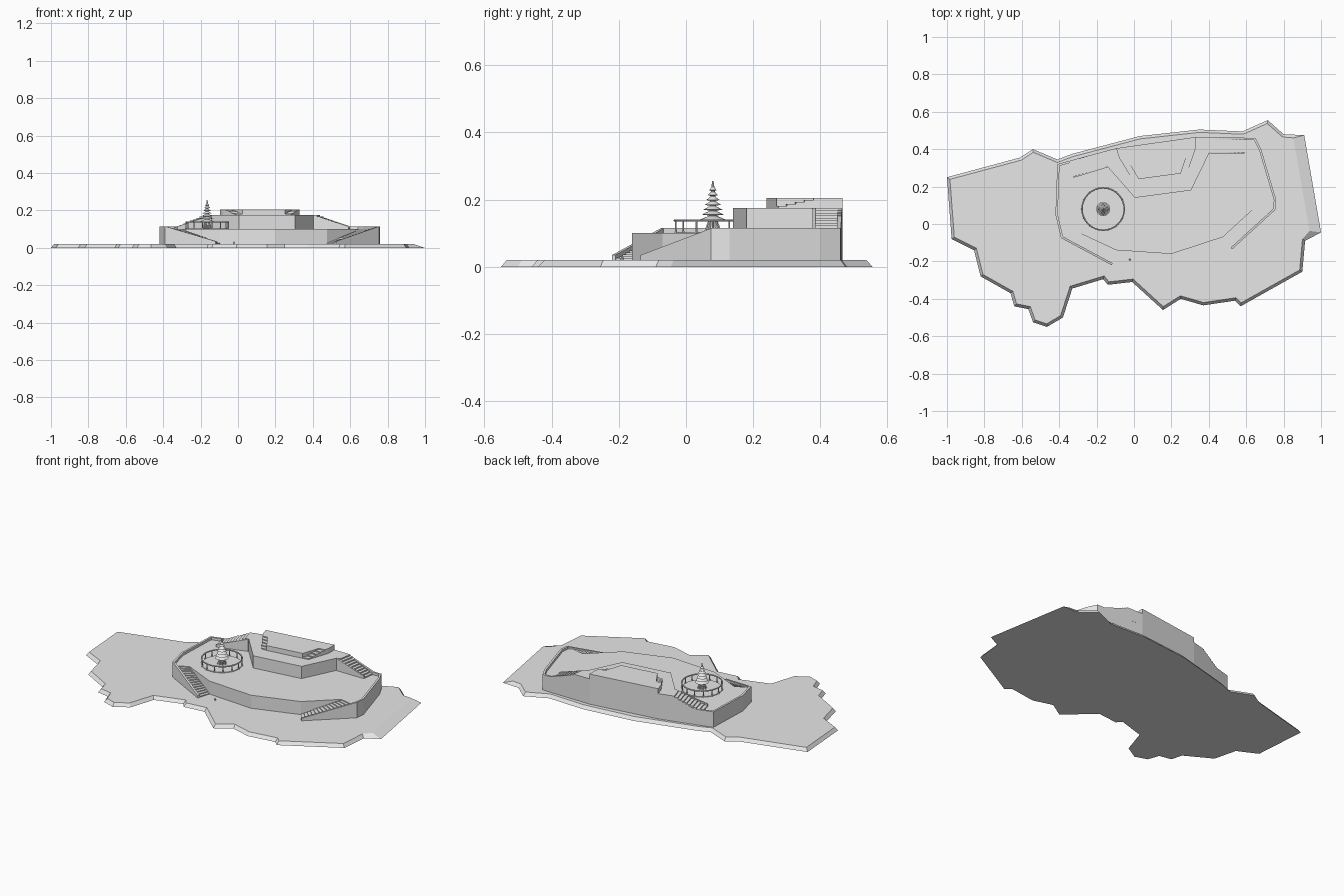
import bpy, bmesh, math
from mathutils import Vector

old = bpy.data.objects.get("Cube")
if old:
    bpy.data.objects.remove(old, do_unlink=True)

stone = bpy.data.materials.new("pale_grey_stone")
stone.use_nodes = True
stone.diffuse_color = (0.8, 0.8, 0.8, 1)
stone.node_tree.nodes["Principled BSDF"].inputs["Base Color"].default_value = (0.8, 0.8, 0.8, 1)

GROUND, TERRACE, UPPER, SUMMIT = 0.02, 0.10, 0.175, 0.205
RIM = 0.015
MIDDLE = Vector((0.15, 0.17))


def finish(name, bm):
    bmesh.ops.recalc_face_normals(bm, faces=bm.faces)
    mesh = bpy.data.meshes.new(name)
    bm.to_mesh(mesh)
    bm.free()
    mesh.materials.append(stone)
    obj = bpy.data.objects.new(name, mesh)
    bpy.context.collection.objects.link(obj)
    return obj


def add_loft(bm, bottom, top):
    low = [bm.verts.new(p) for p in bottom]
    high = [bm.verts.new(p) for p in top]
    bm.faces.new(low)
    bm.faces.new(high)
    count = len(low)
    for i in range(count):
        j = (i + 1) % count
        bm.faces.new((low[i], low[j], high[j], high[i]))


def at_height(points, z):
    return [(p[0], p[1], z) for p in points]


def slab(name, outline, z_low, z_high):
    bm = bmesh.new()
    add_loft(bm, at_height(outline, z_low), at_height(outline, z_high))
    return finish(name, bm)


def parapet(name, path, base, thickness=0.012):
    """Thin wall inside a path of (x, y, top height)."""
    bm = bmesh.new()
    for start, end in zip(path, path[1:]):
        a, b = Vector(start), Vector(end)
        along = (b - a).to_2d().normalized()
        side = Vector((-along.y, along.x))
        if side.dot(MIDDLE - a.to_2d()) < 0:
            side.negate()
        shift = (side * thickness).to_3d()
        corners = [a, b, b + shift, a + shift]
        add_loft(bm, at_height(corners, base), corners)
    return finish(name, bm)


def staircase(name, foot, head, z_low, z_high, steps):
    """Solid steps from the foot edge (two points) up to the head edge."""
    bm = bmesh.new()
    f0, f1, h0, h1 = (Vector(p) for p in (*foot, *head))
    for i in range(steps):
        s, t = i / steps, (i + 1) / steps
        quad = [f0.lerp(h0, s), f1.lerp(h1, s), f1.lerp(h1, t), f0.lerp(h0, t)]
        height = z_low + (z_high - z_low) * t
        add_loft(bm, at_height(quad, z_low), at_height(quad, height))
    return finish(name, bm)


def lathe(bm, profile, centre, sides):
    """Stack of rings from (radius, height) pairs, closed at both ends."""
    rings = []
    for radius, z in profile:
        rings.append([bm.verts.new((centre[0] + radius * math.cos(math.tau * k / sides),
                                    centre[1] + radius * math.sin(math.tau * k / sides), z))
                      for k in range(sides)])
    for lower, upper in zip(rings, rings[1:]):
        for k in range(sides):
            m = (k + 1) % sides
            bm.faces.new((lower[k], lower[m], upper[m], upper[k]))
    bm.faces.new(rings[0])
    bm.faces.new(rings[-1])


# Ragged ground plate with a bevelled edge
shore = [(-1, .25), (-.61, .355), (-.54, .4), (-.41, .345), (-.33, .375), (.03, .47),
         (.35, .505), (.58, .495), (.715, .555), (.8, .48), (.91, .475), (1, -.045),
         (.915, -.09), (.9, -.255), (.57, -.44), (.54, -.41), (.37, -.435), (.25, -.4),
         (.155, -.46), (-.01, -.31), (-.14, -.325), (-.165, -.295), (-.33, -.345),
         (-.38, -.5), (-.465, -.55), (-.54, -.525), (-.565, -.455), (-.64, -.44),
         (-.66, -.37), (-.82, -.28), (-.855, -.14), (-.975, -.08)]


def inset(outline, distance):
    result = []
    for i, point in enumerate(outline):
        p = Vector(point)
        d1 = (p - Vector(outline[i - 1])).normalized()
        d2 = (Vector(outline[(i + 1) % len(outline)]) - p).normalized()
        n1, n2 = Vector((d1.y, -d1.x)), Vector((d2.y, -d2.x))
        mid = (n1 + n2).normalized()
        q = p + mid * distance / max(mid.dot(n1), 0.6)
        if p.x > 0.9 and p.y > -0.06:
            q.x -= 0.045
        result.append(q)
    return result


bm = bmesh.new()
add_loft(bm, at_height(shore, 0), at_height(inset(shore, 0.015), GROUND))
finish("ground_plate", bm)

# Main terrace and its low rim
slab("terrace", [(-.42, .05), (-.39, -.075), (-.31, -.04), (-.095, -.14), (.2, -.16),
                 (.475, -.07), (.655, .095), (.755, .075), (.76, .13), (.68, .4),
                 (.65, .46), (.33, .465), (-.095, .405), (-.41, .32)], GROUND, TERRACE)
rim = TERRACE + RIM
foot_top = GROUND + RIM
parapet("left_rim", [(-.12, -.22, foot_top), (-.39, -.075, rim), (-.42, .05, rim),
                     (-.41, .32, rim), (-.3, .35, rim), (-.17, .385, UPPER)], GROUND)
parapet("right_rim", [(.525, -.135, foot_top), (.755, .075, rim), (.76, .13, rim),
                      (.68, .4, rim), (.65, .46, rim), (.6, .461, rim),
                      (.42, .464, UPPER)], GROUND)

# Stairs from the ground to the terrace
staircase("left_front_stairs", [(-.095, -.14), (-.12, -.22)],
          [(-.31, -.04), (-.39, -.075)], GROUND, TERRACE, 14)
staircase("right_front_stairs", [(.475, -.07), (.525, -.135)],
          [(.655, .095), (.755, .075)], GROUND, TERRACE, 14)

# Upper tier with a flight of stairs at each end
slab("upper_tier", [(-.145, .31), (.005, .14), (.305, .18), (.405, .385), (.42, .464),
                    (.33, .465), (-.095, .405), (-.17, .385)], TERRACE, UPPER)
staircase("left_tier_stairs", [(-.325, .255), (-.345, .335)],
          [(-.145, .31), (-.17, .385)], TERRACE, UPPER, 10)
staircase("right_tier_stairs", [(.59, .385), (.6, .46)],
          [(.405, .385), (.42, .464)], TERRACE, UPPER, 10)
parapet("left_tier_rail", [(-.325, .255, rim), (-.145, .31, UPPER)], TERRACE, 0.008)
parapet("right_tier_rail", [(.59, .385, rim), (.405, .385, UPPER)], TERRACE, 0.008)

# Summit block with short side stairs
slab("summit_block", [(-.045, .355), (.025, .24), (.25, .27), (.295, .405), (.33, .405),
                      (.33, .465), (-.095, .405), (-.08, .355)], UPPER, SUMMIT)
staircase("summit_left_stairs", [(.025, .24), (-.01, .24)],
          [(-.045, .355), (-.08, .355)], UPPER, SUMMIT, 5)
staircase("summit_right_stairs", [(.25, .27), (.285, .275)],
          [(.295, .405), (.33, .405)], UPPER, SUMMIT, 5)

# Round railing on the terrace
plaza = Vector((-.165, .08))
RAIL_RADIUS, RAIL_TOP = 0.113, 0.138
bm = bmesh.new()
lathe(bm, [(RAIL_RADIUS, TERRACE - .005), (RAIL_RADIUS, TERRACE + .004)], plaza, 32)
finish("plaza_disc", bm)
bpy.ops.mesh.primitive_torus_add(major_radius=RAIL_RADIUS, minor_radius=0.004,
                                 major_segments=32, minor_segments=6,
                                 location=(plaza.x, plaza.y, RAIL_TOP))
rail = bpy.context.object
rail.name = "plaza_rail"
rail.data.materials.append(stone)
bm = bmesh.new()
POSTS = 14
for k in range(POSTS):
    angle = math.tau * k / POSTS
    spot = plaza + Vector((math.cos(angle), math.sin(angle))) * RAIL_RADIUS
    lathe(bm, [(.005, TERRACE), (.003, TERRACE + .01), (.003, RAIL_TOP)], spot, 6)
finish("rail_posts", bm)

# Tiered spire: core, flared skirts and splayed feet
bm = bmesh.new()
lathe(bm, [(.012, TERRACE), (.012, .15), (.006, .23), (.002, .256)], plaza, 10)
TIERS = 7
for k in range(TIERS):
    z = 0.141 + 0.0145 * k
    r = 0.038 - 0.0045 * k
    lathe(bm, [(r * .5, z - .002), (r, z), (r * .85, z + .002), (r * .3, z + .011)], plaza, 12)
finish("spire", bm)
bm = bmesh.new()
for k in range(8):
    angle = math.tau * k / 8
    out = Vector((math.cos(angle), math.sin(angle)))
    side = Vector((-out.y, out.x)) * 0.003
    low, high = plaza + out * 0.028, plaza + out * 0.012
    feet = [low - side, low + side, low + side - out * .008, low - side - out * .008]
    tops = [high - side, high + side, high + side - out * .008, high - side - out * .008]
    add_loft(bm, at_height(feet, TERRACE), at_height(tops, 0.142))
finish("spire_feet", bm)

# Small marker post in front of the terrace
bm = bmesh.new()
lathe(bm, [(.005, GROUND), (.004, .028), (.002, .034)], (-.022, -.19), 8)
finish("marker_post", bm)
